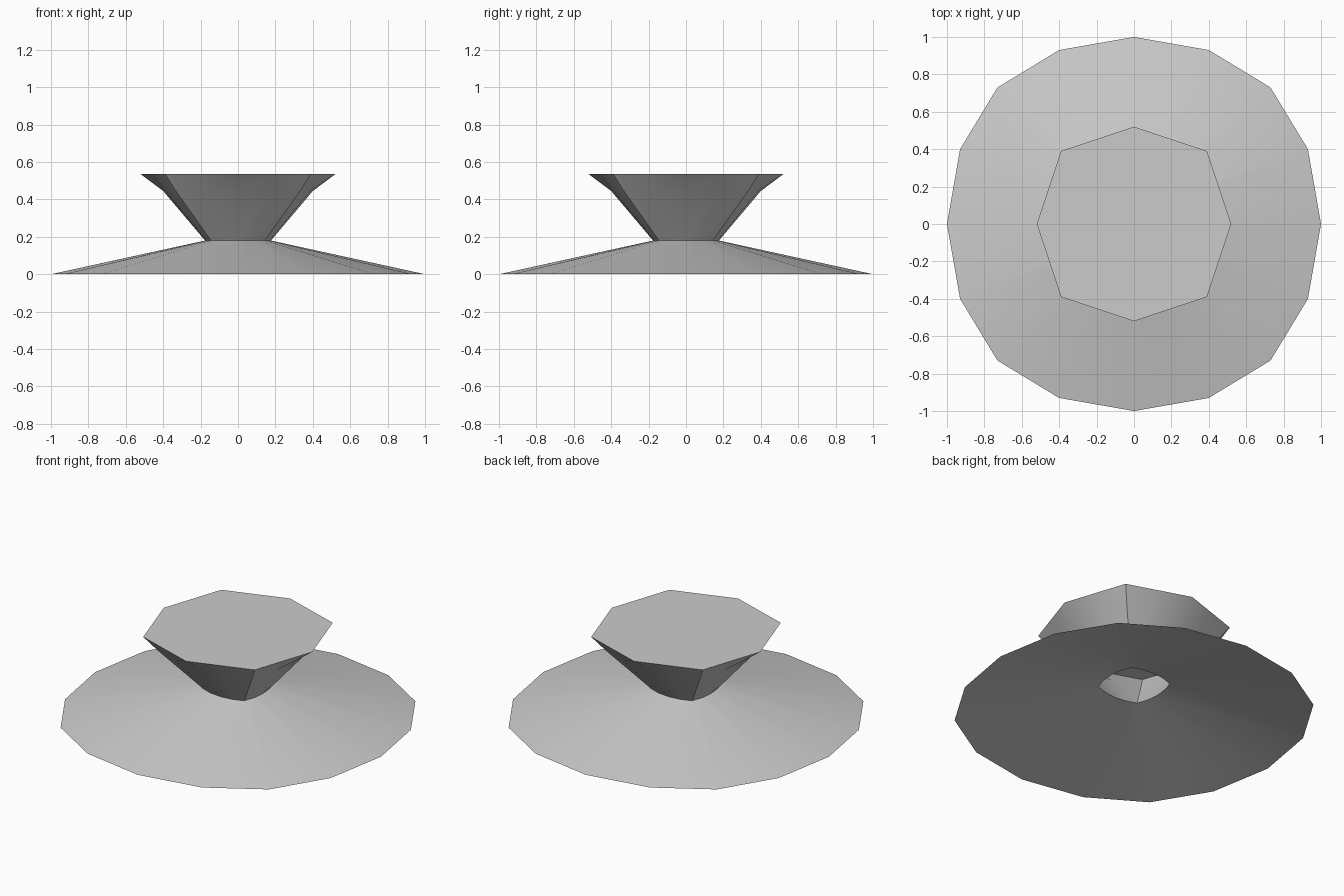
import bpy
import bmesh

cube = bpy.data.objects.get("Cube")
if cube:
    bpy.data.objects.remove(cube)

# Single matte material
grey = bpy.data.materials.new("light_grey")
grey.use_nodes = True
colour = (0.6, 0.6, 0.6, 1)
grey.diffuse_color = colour
grey.node_tree.nodes["Principled BSDF"].inputs["Base Color"].default_value = colour


def ring(bm, mid, quarter, corner, z):
    """Sixteen points: four bowed sides meeting at diagonal corners."""
    qx, qy = quarter
    side = [(corner, -corner), (qx, -qy), (mid, 0), (qx, qy)]
    verts = []
    for turn in range(4):
        verts += [bm.verts.new((x, y, z)) for x, y in side]
        side = [(-y, x) for x, y in side]
    return verts


def build(name, specs, cap=False, sharp_corners=False):
    """Skin a stack of rings, listed bottom to top."""
    bm = bmesh.new()
    rings = [ring(bm, *spec) for spec in specs]
    for low, high in zip(rings, rings[1:]):
        for i in range(16):
            j = (i + 1) % 16
            face = bm.faces.new((low[i], low[j], high[j], high[i]))
            face.smooth = True
        if sharp_corners:
            for i in range(0, 16, 4):
                bm.edges.get((low[i], high[i])).smooth = False
    if cap:
        bm.faces.new(rings[-1])
        for a, b in zip(rings[-1], rings[-1][1:] + rings[-1][:1]):
            bm.edges.get((a, b)).smooth = False
    mesh = bpy.data.meshes.new(name)
    bm.to_mesh(mesh)
    bm.free()
    mesh.materials.append(grey)
    obj = bpy.data.objects.new(name, mesh)
    bpy.context.collection.objects.link(obj)
    return obj


neck = (0.176, (0.168, 0.076), 0.144, 0.18)

# Wide, shallow skirt, open underneath
build("base_skirt", [(1.0, (0.93, 0.40), 0.73, 0.0), neck])

# Hollow flared cup closed by a flat eight-sided top
shoulder = (0.40, (0.385, 0.17), 0.332, 0.445)
rim = (0.52, (0.455, 0.195), 0.39, 0.535)
build("flared_cup", [neck, shoulder, rim], cap=True, sharp_corners=True)
